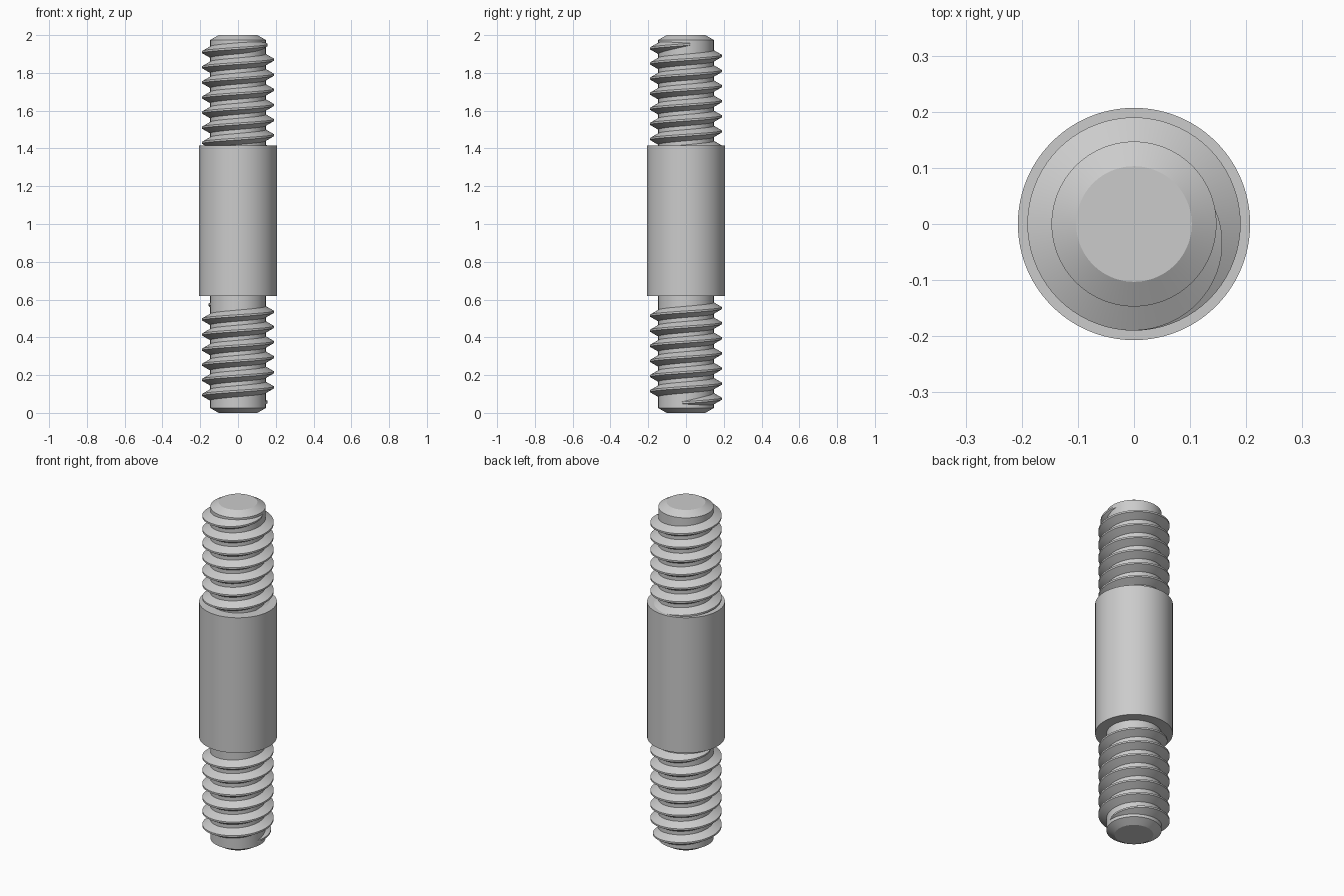
import bpy
import bmesh
from math import sin, cos, pi, radians

# Remove the default object
cube = bpy.data.objects.get("Cube")
if cube:
    bpy.data.objects.remove(cube, do_unlink=True)

# Plain grey metal
steel = bpy.data.materials.new("grey_steel")
steel.use_nodes = True
GREY = (0.6, 0.6, 0.6, 1.0)
steel.diffuse_color = GREY
steel.node_tree.nodes["Principled BSDF"].inputs["Base Color"].default_value = GREY

CORE, CREST, BARREL, TIP = 0.147, 0.19, 0.207, 0.103
BARREL_LOW, BARREL_TOP, HEIGHT, CHAMFER = 0.62, 1.415, 2.0, 0.026
PITCH, FADE, STEP = 0.08, 105, 5


def finish(name, bm):
    """Turn a bmesh into a smooth object with crisp edges."""
    bmesh.ops.recalc_face_normals(bm, faces=bm.faces)
    mesh = bpy.data.meshes.new(name)
    bm.to_mesh(mesh)
    bm.free()
    mesh.materials.append(steel)
    obj = bpy.data.objects.new(name, mesh)
    bpy.context.collection.objects.link(obj)
    bpy.ops.object.select_all(action="DESELECT")
    obj.select_set(True)
    bpy.context.view_layer.objects.active = obj
    bpy.ops.object.shade_smooth_by_angle(angle=radians(25))
    return obj


def lathe(name, profile, sides=96):
    """Spin a radius/height profile about z and cap both ends."""
    bm = bmesh.new()
    verts = [bm.verts.new((r, 0, z)) for r, z in profile]
    edges = [bm.edges.new(pair) for pair in zip(verts, verts[1:])]
    bmesh.ops.spin(bm, geom=verts + edges, cent=(0, 0, 0), axis=(0, 0, 1),
                   angle=2 * pi, steps=sides)
    bmesh.ops.remove_doubles(bm, verts=bm.verts, dist=1e-5)
    bmesh.ops.holes_fill(bm, edges=[e for e in bm.edges if e.is_boundary])
    return finish(name, bm)


def thread(name, z_zero, start, end, fade_start, fade_end):
    """Sweep a ridge along a right-hand helix; faded ends sink into the core."""
    depth = CREST - CORE
    section = [(CORE - 0.006, -0.033), (CREST, -0.005),
               (CREST, 0.005), (CORE - 0.006, 0.033)]
    bm = bmesh.new()
    rings = []
    for deg in range(start, end + 1, STEP):
        grow = 1.0
        if fade_start:
            grow = min(grow, (deg - start) / FADE)
        if fade_end:
            grow = min(grow, (end - deg) / FADE)
        sink = depth * (1 - sin(grow * pi / 2))
        a = radians(deg)
        z = z_zero + PITCH * deg / 360
        rings.append([bm.verts.new(((r - sink) * cos(a), (r - sink) * sin(a), z + dz))
                      for r, dz in section])
    for lower, upper in zip(rings, rings[1:]):
        for i in range(4):
            j = (i + 1) % 4
            bm.faces.new((lower[i], lower[j], upper[j], upper[i]))
    bm.faces.new(rings[0])
    bm.faces.new(rings[-1])
    return finish(name, bm)


# Chamfered rod with the thick plain barrel in the middle
lathe("stud_body", [
    (TIP, 0), (CORE, CHAMFER), (CORE, BARREL_LOW), (BARREL, BARREL_LOW),
    (BARREL, BARREL_TOP), (CORE, BARREL_TOP), (CORE, HEIGHT - CHAMFER), (TIP, HEIGHT)])

# Threads: the lower fades at both ends, the upper runs into the barrel
thread("lower_thread", 0.055, -10, 2350, True, True)
thread("upper_thread", 1.87, -2170, 370, False, True)
